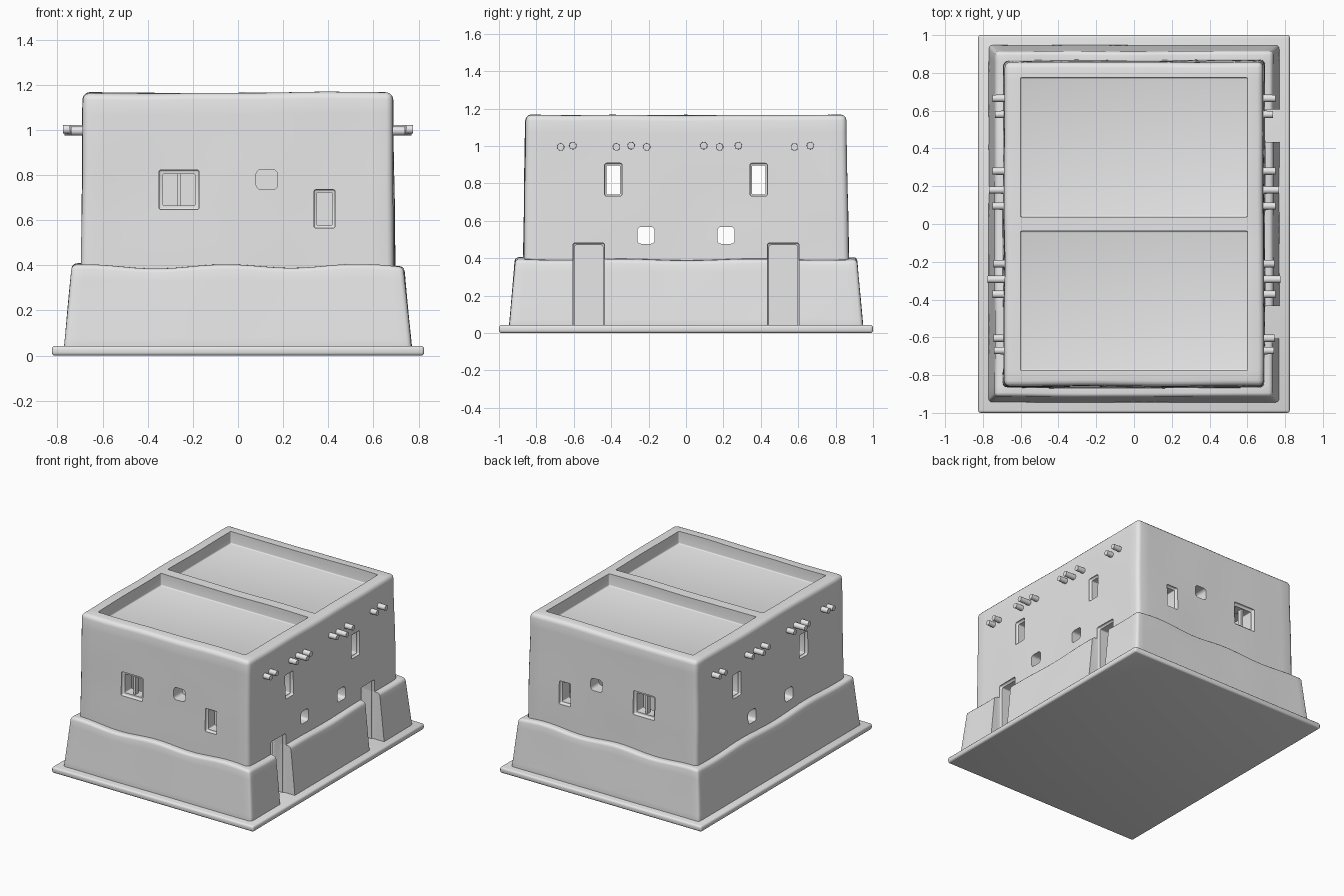
import bpy
import bmesh
import math
from mathutils import Vector, noise

if "Cube" in bpy.data.objects:
    bpy.data.objects.remove(bpy.data.objects["Cube"], do_unlink=True)

clay = bpy.data.materials.new("plain_clay")
clay.use_nodes = True
clay.diffuse_color = (0.8, 0.8, 0.8, 1)
clay.node_tree.nodes["Principled BSDF"].inputs["Base Color"].default_value = (0.8, 0.8, 0.8, 1)


def finish(name, bm):
    bmesh.ops.recalc_face_normals(bm, faces=bm.faces)
    mesh = bpy.data.meshes.new(name)
    bm.to_mesh(mesh)
    bm.free()
    mesh.materials.append(clay)
    obj = bpy.data.objects.new(name, mesh)
    bpy.context.collection.objects.link(obj)
    return obj


def block(name, low, high, bevel=0.0, taper=(0, 0), step=0, warp=None):
    """Rounded box; taper pulls in the top, warp moves points of the cut-up surface."""
    low, high = Vector(low), Vector(high)
    size, mid = high - low, (low + high) / 2
    bm = bmesh.new()
    bmesh.ops.create_cube(bm, size=1)
    for v in bm.verts:
        v.co = Vector(a * b for a, b in zip(v.co, size)) + mid
    if bevel:
        bmesh.ops.bevel(bm, geom=bm.edges[:], offset=bevel, segments=3,
                        profile=0.5, affect='EDGES')
    if step:
        for axis in range(3):
            normal = Vector((0, 0, 0))
            normal[axis] = 1
            count = round(size[axis] / step)
            for i in range(1, count):
                point = mid.copy()
                point[axis] = low[axis] + size[axis] * i / count
                bmesh.ops.bisect_plane(bm, geom=bm.verts[:] + bm.edges[:] + bm.faces[:],
                                       plane_co=point, plane_no=normal)
    for v in bm.verts:
        t = (v.co.z - low.z) / size.z
        v.co.x *= 1 - t * taper[0]
        v.co.y *= 1 - t * taper[1]
        if warp:
            v.co += warp(v.co.copy(), t)
    return finish(name, bm)


def carve(obj, cutter):
    mod = obj.modifiers.new("cut", 'BOOLEAN')
    mod.operation = 'DIFFERENCE'
    mod.solver = 'EXACT'
    mod.object = cutter
    bpy.context.view_layer.objects.active = obj
    bpy.ops.object.modifier_apply(modifier=mod.name)


def hand_worked(co, t):
    return noise.noise_vector(co * 2.5) * 0.006


def wavy_top(co, t):
    wave = -0.009 * math.cos(10.5 * (co.x + 0.36)) - 0.005 * math.cos(9 * co.y)
    return hand_worked(co, t) * 0.6 + Vector((0, 0, wave * t ** 3))


# Main solids: ground slab, thick sloping foot, tall walls
slab = block("ground_slab", (-0.825, -1, 0), (0.825, 1, 0.043), 0.014)
foot = block("wall_foot", (-0.772, -0.948, 0.015), (0.772, 0.948, 0.395), 0.02,
             (0.048, 0.036), 0.06, wavy_top)
walls = block("house_walls", (-0.698, -0.875, 0.01), (0.698, 0.875, 1.165), 0.03,
              (0.018, 0.021), 0.1, hand_worked)

# Openings, each listed as cutters for the walls, some shared with the foot
wall_cutters, shared_cutters = [], []


def hole(low, high, bevel=0.0, shared=False):
    cutter = block("cutter", [min(a, b) for a, b in zip(low, high)],
                   [max(a, b) for a, b in zip(low, high)], bevel)
    cutter.hide_render = True
    (shared_cutters if shared else wall_cutters).append(cutter)


def end_window(s, x0, x1, z0, z1, rim):
    if rim:
        hole((x0, s * 0.845, z0), (x1, s * 1.1, z1), 0.008)
    hole((x0 + rim, s * 0.7, z0 + rim), (x1 - rim, s * 1.1, z1 - rim), 0.005 if rim else 0.022)


for s in (-1, 1):
    # Roof well and the room below it
    hole((-0.602, s * 0.038, 1.075), (0.602, s * 0.775, 1.4), 0.008)
    hole((-0.59, s * 0.05, -0.1), (0.59, s * 0.765, 1.03), shared=True)
    # Doorway with a shallow rebate
    hole((0.3, s * 0.445, -0.05), (1.1, s * 0.595, 0.47), 0.008, shared=True)
    hole((0.675, s * 0.435, -0.05), (1.1, s * 0.605, 0.482), 0.012, shared=True)
    # Tall and small windows piercing both long walls
    hole((-1.1, s * 0.352, 0.742), (1.1, s * 0.425, 0.895), 0.006)
    for side in (-1, 1):
        hole((side * 0.672, s * 0.342, 0.732), (side * 1.1, s * 0.435, 0.908), 0.01)
    hole((-1.1, s * 0.168, 0.477), (1.1, s * 0.26, 0.568), 0.02)
    # End wall windows
    end_window(s, -0.35, -0.173, 0.647, 0.822, 0.018)
    end_window(s, 0.08, 0.175, 0.735, 0.825, 0)
    end_window(s, 0.337, 0.43, 0.565, 0.735, 0.012)

for cutter in shared_cutters:
    carve(foot, cutter)
for cutter in shared_cutters + wall_cutters:
    carve(walls, cutter)
for cutter in shared_cutters + wall_cutters:
    bpy.data.objects.remove(cutter, do_unlink=True)

parts = [slab, foot, walls]

# Window post and sash in each wide end window
for s, label in ((-1, "front"), (1, "back")):
    y0, y1 = sorted((s * 0.8, s * 0.835))
    parts.append(block(label + "_window_post", (-0.27, y0, 0.66), (-0.255, y1, 0.81)))

# Roof beam ends sticking out of both long walls: y position and reach
beams = [(-0.67, 0.74), (-0.605, 0.745), (-0.372, 0.748), (-0.293, 0.775), (-0.21, 0.745),
         (0.095, 0.748), (0.18, 0.768), (0.28, 0.748), (0.58, 0.735), (0.665, 0.748)]
for side, label in ((-1, "right"), (1, "left")):
    for i, (y, reach) in enumerate(beams):
        bm = bmesh.new()
        bmesh.ops.create_cone(bm, cap_ends=True, segments=16, radius1=0.021, radius2=0.019,
                              depth=reach - 0.62)
        for v in bm.verts:
            along = 0.62 + v.co.z + (reach - 0.62) / 2
            height = 0.995 + 0.007 * (i % 2)
            v.co = Vector((side * along, y + v.co.y, height + v.co.x))
        parts.append(finish(f"{label}_roof_beam_{i + 1}", bm))

# Soft shading that keeps the crisp edges
bpy.ops.object.select_all(action='DESELECT')
for part in parts:
    part.select_set(True)
bpy.context.view_layer.objects.active = walls
bpy.ops.object.shade_smooth_by_angle(angle=math.radians(35))
